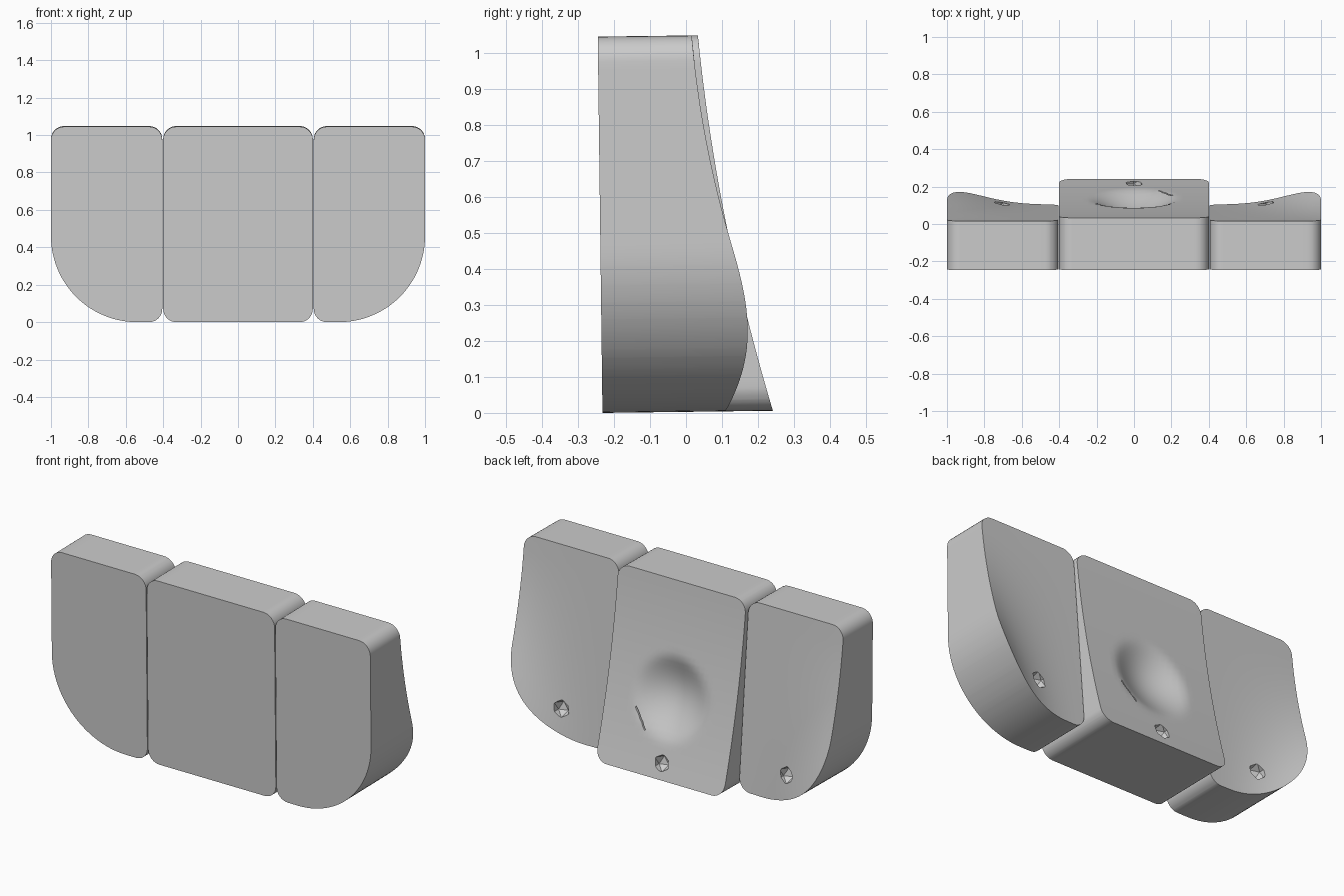
import bpy, bmesh, math
from mathutils import Vector, Matrix

if "Cube" in bpy.data.objects:
    bpy.data.objects.remove(bpy.data.objects["Cube"])

TOP = 1.045
grey = bpy.data.materials.new("plain grey")
grey.use_nodes = True
GREY = (0.6, 0.6, 0.6, 1)
grey.diffuse_color = GREY
grey.node_tree.nodes["Principled BSDF"].inputs["Base Color"].default_value = GREY


def rounded_outline(x0, x1, radii):
    """Outline from the lower left corner, anticlockwise in x and z."""
    corners = [(x0, 0, 1, 1), (x1, 0, -1, 1), (x1, TOP, -1, -1), (x0, TOP, 1, -1)]
    points = []
    for i, ((x, z, sx, sz), r) in enumerate(zip(corners, radii)):
        steps = 28 if r > 0.2 else 8
        for k in range(steps + 1):
            a = math.pi * (1 + i / 2 + k / steps / 2)
            points.append((x + sx * r + r * math.cos(a), z + sz * r + r * math.sin(a)))
    return points


def front_y(z):
    return -0.245 + 0.0125 * (TOP - z)


def centre_back(x, z):
    t = TOP - z
    y = 0.033 + 0.1 * t + 0.095 * t * t
    r = math.hypot(x, z - 0.42) / 0.23
    return y - 0.07 * max(0, 1 - r * r) ** 1.4      # round hollow


def side_back(x, z):
    u = max(0, (abs(x) - 0.405) / 0.595)
    t = TOP - z
    return 0.016 + 0.085 * t + 0.18 * u ** 3 * t * t


def panel(name, outline, back, cell):
    bm = bmesh.new()
    bm.faces.new([bm.verts.new((x, 0, z)) for x, z in outline])
    # slice the flat outline into cells so that the back can curve
    for axis, lo, hi in ((0, -1, 1), (2, 0, TOP)):
        normal = Vector((0, 0, 0))
        normal[axis] = 1
        for k in range(1, int((hi - lo) / cell)):
            bmesh.ops.bisect_plane(bm, geom=bm.verts[:] + bm.edges[:] + bm.faces[:],
                                   plane_co=normal * (lo + k * cell + 0.003), plane_no=normal)
    front = bm.faces[:]
    new = bmesh.ops.extrude_face_region(bm, geom=front, use_keep_orig=True)["geom"]
    back_verts = {g for g in new if isinstance(g, bmesh.types.BMVert)}
    for v in bm.verts:
        x, z = v.co.x, v.co.z
        v.co.y = back(x, z) if v in back_verts else front_y(z)
        v.co.z += 0.0125 * (v.co.y + 0.232)
    bmesh.ops.dissolve_faces(bm, faces=front)
    bmesh.ops.recalc_face_normals(bm, faces=bm.faces[:])
    return make_object(name, bm)


def make_object(name, bm):
    mesh = bpy.data.meshes.new(name)
    bm.to_mesh(mesh)
    bm.free()
    mesh.materials.append(grey)
    obj = bpy.data.objects.new(name, mesh)
    bpy.context.collection.objects.link(obj)
    return obj


def cut(target, bm):
    """Cut a shape out of the panel and discard the cutter."""
    cutter = make_object("cutter", bm)
    cutter.hide_render = True
    mod = target.modifiers.new("cut", "BOOLEAN")
    mod.operation = "DIFFERENCE"
    mod.solver = "EXACT"
    mod.object = cutter
    bpy.context.view_layer.objects.active = target
    bpy.ops.object.modifier_apply(modifier=mod.name)
    bpy.data.objects.remove(cutter)


def pit(target, x, z, back):
    bm = bmesh.new()
    bmesh.ops.create_icosphere(bm, subdivisions=1, radius=0.05,
                               matrix=Matrix.Translation((x, back(x, z), z)))
    cut(target, bm)


# Centre panel with its hollow, pit and thin slit
centre = panel("centre_panel", rounded_outline(-0.4, 0.4, (0.07,) * 4), centre_back, 0.03)
pit(centre, 0, 0.09, centre_back)
slit = bmesh.new()
place = Matrix.Translation((0.17, centre_back(0.17, 0.28), 0.28)) @ Matrix.Rotation(math.radians(-54), 4, "Y")
bmesh.ops.create_cube(slit, size=1, matrix=place @ Matrix.Diagonal((0.13, 0.04, 0.007, 1)))
cut(centre, slit)

# Side panels, mirrored
left = panel("left_panel", rounded_outline(0.405, 1, (0.07, 0.46, 0.07, 0.07)), side_back, 0.05)
right_outline = [(-x, z) for x, z in reversed(rounded_outline(0.405, 1, (0.07, 0.46, 0.07, 0.07)))]
right = panel("right_panel", right_outline, side_back, 0.05)
pit(left, 0.705, 0.17, side_back)
pit(right, -0.705, 0.17, side_back)

# Smooth shading with sharp rims
for obj in (centre, left, right):
    bpy.ops.object.select_all(action="DESELECT")
    obj.select_set(True)
    bpy.context.view_layer.objects.active = obj
    bpy.ops.object.shade_smooth_by_angle(angle=math.radians(30))
